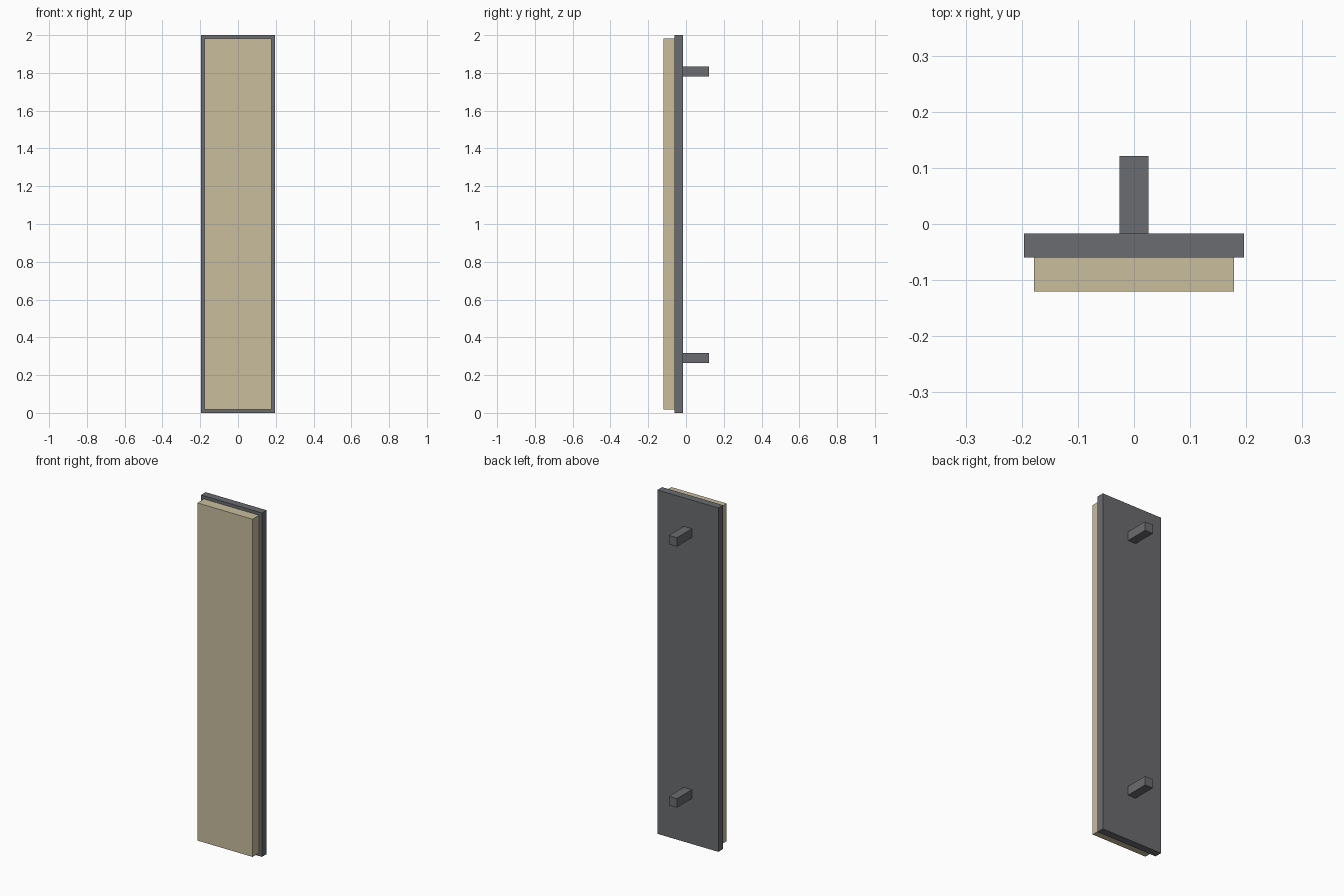
import bpy
import bmesh
from mathutils import Vector

if "Cube" in bpy.data.objects:
    bpy.data.objects.remove(bpy.data.objects["Cube"])


def material(name, color):
    mat = bpy.data.materials.new(name)
    mat.diffuse_color = color
    mat.use_nodes = True
    mat.node_tree.nodes["Principled BSDF"].inputs["Base Color"].default_value = mat.diffuse_color
    return mat


def box(name, low, high, mat):
    """Flat-faced box spanning two opposite corners."""
    low, high = Vector(low), Vector(high)
    bm = bmesh.new()
    bmesh.ops.create_cube(bm, size=1)
    bmesh.ops.scale(bm, vec=high - low, verts=bm.verts)
    mesh = bpy.data.meshes.new(name)
    bm.to_mesh(mesh)
    bm.free()
    mesh.materials.append(mat)
    obj = bpy.data.objects.new(name, mesh)
    obj.location = (low + high) / 2
    bpy.context.collection.objects.link(obj)
    return obj


grey = material("dark_grey", (0.147, 0.15, 0.162, 1))
tan = material("tan", (0.58, 0.51, 0.34, 1))

# Backing board and the raised panel on its front
box("backing_board", (-0.196, -0.06, 0), (0.196, -0.017, 2), grey)
box("front_panel", (-0.178, -0.12, 0.018), (0.178, -0.06, 1.982), tan)

# Two mounting pegs on the back
for name, z in (("lower_peg", 0.29), ("upper_peg", 1.808)):
    box(name, (-0.026, -0.017, z - 0.026), (0.026, 0.121, z + 0.026), grey)
